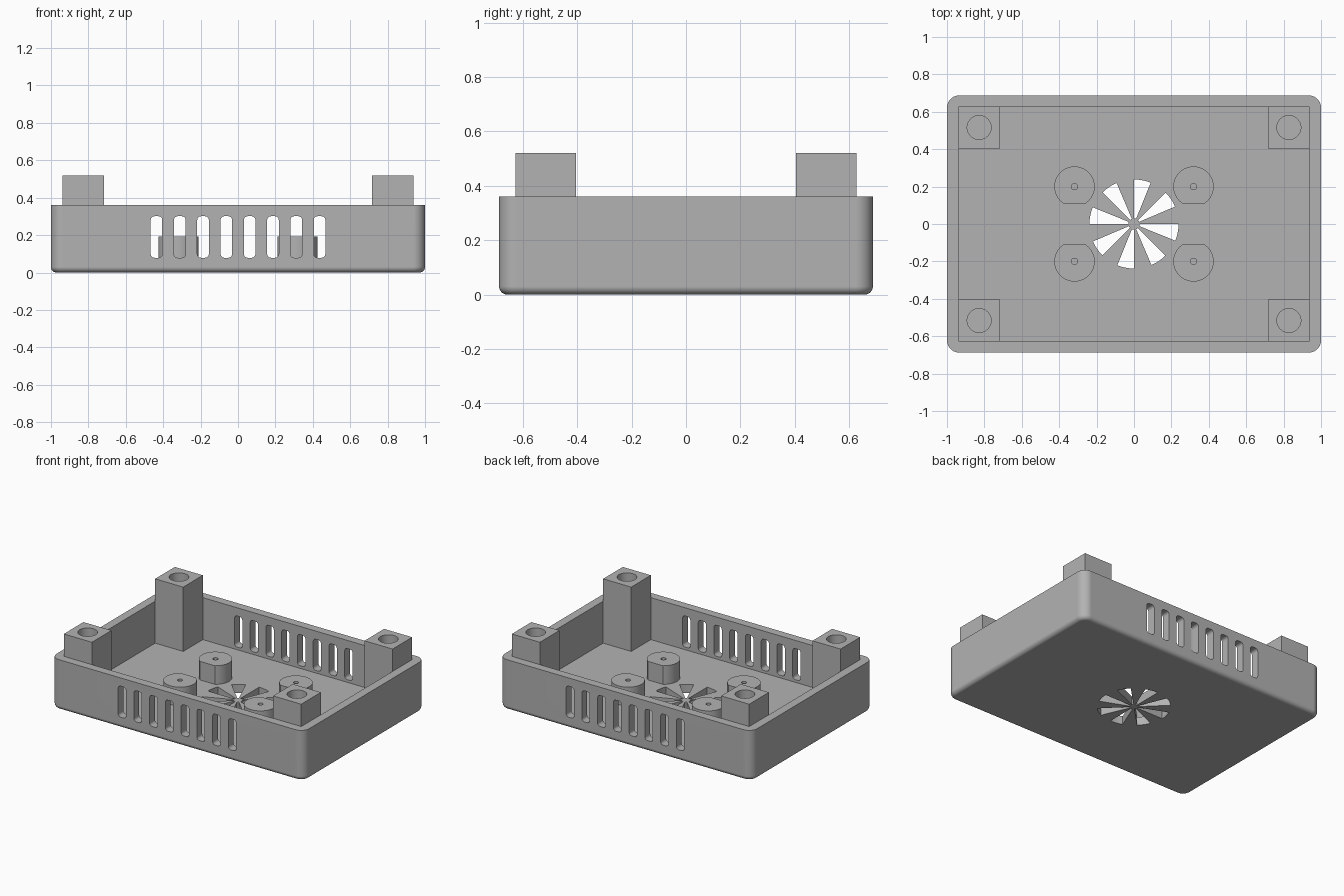
import bpy, bmesh, math
from mathutils import Vector

if "Cube" in bpy.data.objects:
    bpy.data.objects.remove(bpy.data.objects["Cube"], do_unlink=True)

HALF_X, HALF_Y, HEIGHT = 1.0, 0.687, 0.36
IN_X, IN_Y, FLOOR = 0.939, 0.627, 0.06
POST, POST_TOP = 0.222, 0.52

grey = bpy.data.materials.new("plain grey")
grey.use_nodes = True
grey.diffuse_color = (0.45, 0.45, 0.45, 1)
grey.node_tree.nodes["Principled BSDF"].inputs["Base Color"].default_value = grey.diffuse_color


def arc(cx, cy, r, start, end, n):
    """Points along an arc, angles in degrees."""
    angles = [math.radians(start + (end - start) * i / n) for i in range(n + 1)]
    return [(cx + r * math.cos(a), cy + r * math.sin(a)) for a in angles]


def circle(cx, cy, r, n=48):
    return arc(cx, cy, r, 0, 360, n)[:-1]


def rounded_rect(cx, cy, hx, hy, r, n=8):
    pts = []
    for i, (sx, sy) in enumerate([(1, 1), (-1, 1), (-1, -1), (1, -1)]):
        pts += arc(cx + sx * (hx - r), cy + sy * (hy - r), r, 90 * i, 90 * i + 90, n)
    return pts


def rect(cx, cy, hx, hy):
    return [(cx + sx * hx, cy + sy * hy) for sx, sy in [(1, 1), (-1, 1), (-1, -1), (1, -1)]]


def prism(name, outlines, lo, hi, along_y=False, bottom_round=0):
    """Extrude closed outlines along z, or along y for x-z outlines."""
    bm = bmesh.new()
    for pts in outlines:
        place = lambda p, h: Vector((p[0], h, p[1]) if along_y else (p[0], p[1], h))
        low = [bm.verts.new(place(p, lo)) for p in pts]
        high = [bm.verts.new(place(p, hi)) for p in pts]
        bm.faces.new(low[::-1])
        bm.faces.new(high)
        for i in range(len(pts)):
            j = (i + 1) % len(pts)
            bm.faces.new((low[i], low[j], high[j], high[i]))
    bmesh.ops.recalc_face_normals(bm, faces=bm.faces)
    if bottom_round:
        edges = [e for e in bm.edges if all(abs(v.co.z - lo) < 1e-5 for v in e.verts)]
        bmesh.ops.bevel(bm, geom=edges, offset=bottom_round, segments=6,
                        profile=0.5, affect='EDGES')
    mesh = bpy.data.meshes.new(name)
    bm.to_mesh(mesh)
    bm.free()
    mesh.materials.append(grey)
    obj = bpy.data.objects.new(name, mesh)
    bpy.context.collection.objects.link(obj)
    return obj


def activate(obj):
    bpy.ops.object.select_all(action='DESELECT')
    obj.select_set(True)
    bpy.context.view_layer.objects.active = obj


def cut(obj, cutter):
    mod = obj.modifiers.new("cut", 'BOOLEAN')
    mod.operation, mod.solver, mod.object = 'DIFFERENCE', 'EXACT', cutter
    activate(obj)
    bpy.ops.object.modifier_apply(modifier=mod.name)
    bpy.data.objects.remove(cutter, do_unlink=True)


def finish(obj):
    activate(obj)
    bpy.ops.object.shade_smooth_by_angle(angle=math.radians(30))
    mod = obj.modifiers.new("even shading", 'WEIGHTED_NORMAL')
    mod.keep_sharp = True


# Open tray with rounded corners and a rounded bottom edge
tray = prism("tray", [rounded_rect(0, 0, HALF_X, HALF_Y, 0.064)], 0, HEIGHT, bottom_round=0.03)
cut(tray, prism("cavity_cutter", [rect(0, 0, IN_X, IN_Y)], FLOOR, 1))

# Vent slots through the front and back walls
slots = [rounded_rect((i - 3.5) * 0.1246, 0.19, 0.031, 0.111, 0.02, 5) for i in range(8)]
cut(tray, prism("slot_cutter", slots, -1, 1, along_y=True))

# Fan-shaped vent in the floor
blades = [arc(0, 0, 0.238, a - 22, a, 8) + arc(0, 0, 0.03, a, a - 22, 2)
          for a in range(0, 360, 45)]
cut(tray, prism("fan_vent_cutter", blades, -0.1, 0.2))
finish(tray)

for sx, side in ((1, "left"), (-1, "right")):
    for sy, end in ((-1, "front"), (1, "back")):
        # Corner post with a screw hole
        cx, cy = sx * (IN_X - POST / 2), sy * (IN_Y - POST / 2)
        post = prism(f"corner_post_{end}_{side}", [rect(cx, cy, POST / 2, POST / 2)],
                     FLOOR - 0.01, POST_TOP)
        cut(post, prism("screw_cutter", [circle(cx, cy, 0.064)], 0.12, 1))
        finish(post)

        # Round standoff, flattened on the side facing the vent, with a pilot hole
        cx, cy = sx * 0.318, sy * 0.2
        outline = [(x + cx, sy * y + cy) for x, y in arc(0, 0, 0.108, -57, 237, 40)]
        standoff = prism(f"standoff_{end}_{side}", [outline], FLOOR - 0.01, 0.193)
        cut(standoff, prism("pilot_cutter", [circle(cx, cy, 0.017, 24)], FLOOR + 0.01, 1))
        finish(standoff)
